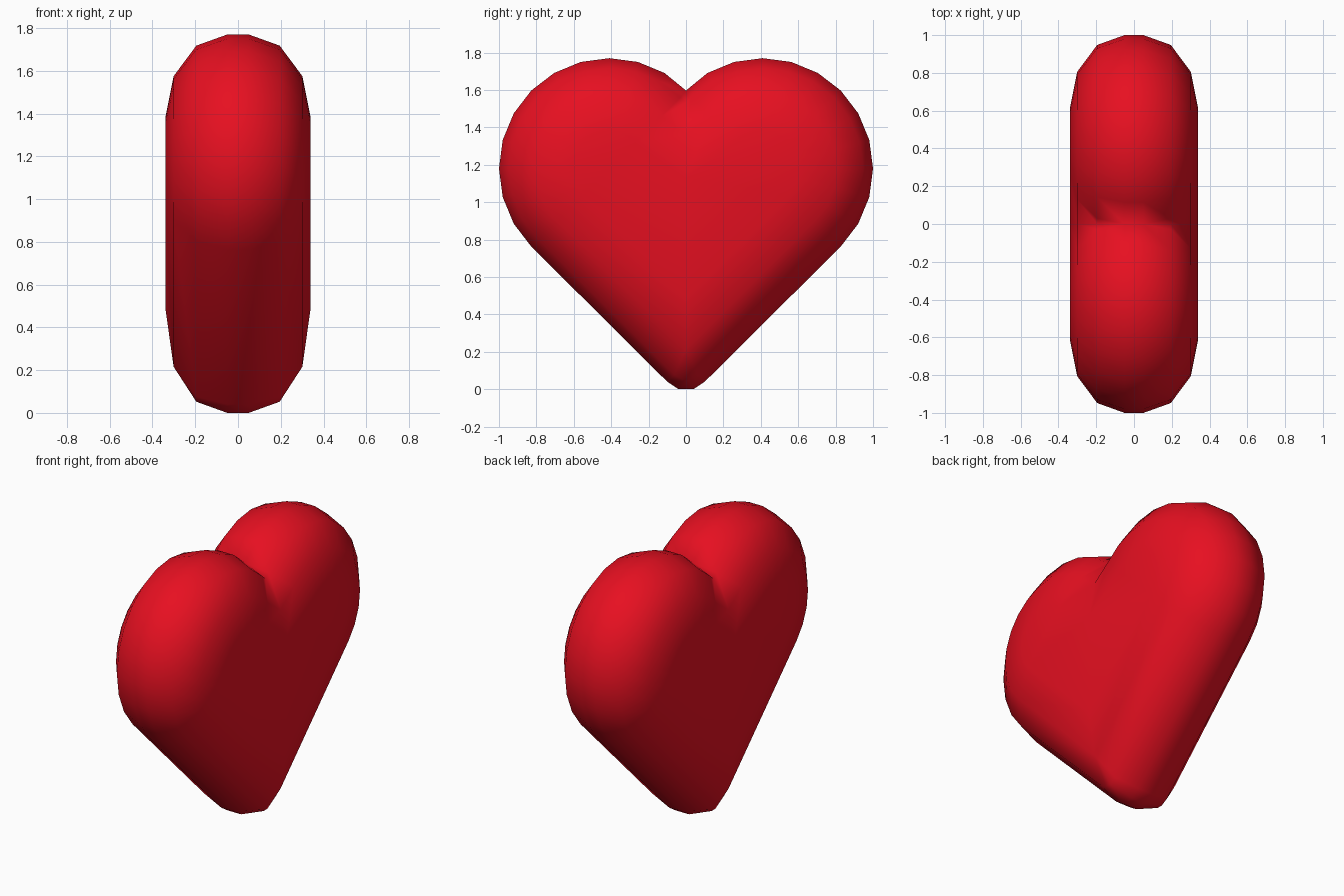
import bpy, bmesh, math

if "Cube" in bpy.data.objects:
    bpy.data.objects.remove(bpy.data.objects["Cube"])

# heart outline in the YZ plane, inset by d
CY, CZ, R = 0.41, 1.18, 0.59


def outline(d):
    k = math.sqrt(0.5) * d
    half = [(max(0, 0.04 - 0.41 * d), max(d, 2 * k - 0.06))]       # bottom tip
    y, z = 0.10 - k, 0.04 + k                                     # straight side
    half.append((y, z) if y > 0 else (0, 2 * k - 0.06))
    for i in range(13):                                           # round lobe
        a = math.radians(-45 + 15 * i)
        half.append((max(0, CY + (R - d) * math.cos(a)), CZ + (R - d) * math.sin(a)))
    cleft = [(0, 1.597 - 1.2 * d)]
    return half + cleft + [(-y, z) for y, z in reversed(half)]


# rounded edge: quarter ellipse in three steps, mirrored front to back
edge = [(0.05 + 0.29 * math.sin(t), 0.39 * (1 - math.cos(t)))
        for t in (math.radians(30 * i) for i in range(4))]
section = [(-x, d) for x, d in reversed(edge)] + edge

bm = bmesh.new()
rings = [[bm.verts.new((x, y, z)) for y, z in outline(d)] for x, d in section]
n = len(rings[0])
for a, b in zip(rings, rings[1:]):
    for i in range(n):
        j = (i + 1) % n
        bm.faces.new((a[i], a[j], b[j], b[i]))

# flat caps
bm.faces.new(rings[0])
bm.faces.new(rings[-1])
bmesh.ops.remove_doubles(bm, verts=bm.verts[:], dist=0.008)
bmesh.ops.triangulate(bm, faces=[f for f in bm.faces if len(f.verts) > 4])
bmesh.ops.recalc_face_normals(bm, faces=bm.faces[:])
for f in bm.faces:
    f.smooth = True

mesh = bpy.data.meshes.new("heart")
bm.to_mesh(mesh)
bm.free()
heart = bpy.data.objects.new("heart", mesh)
bpy.context.collection.objects.link(heart)

# red material
red = bpy.data.materials.new("red")
red.diffuse_color = (0.8, 0.005, 0.015, 1)
red.use_nodes = True
red.node_tree.nodes["Principled BSDF"].inputs["Base Color"].default_value = red.diffuse_color
mesh.materials.append(red)
